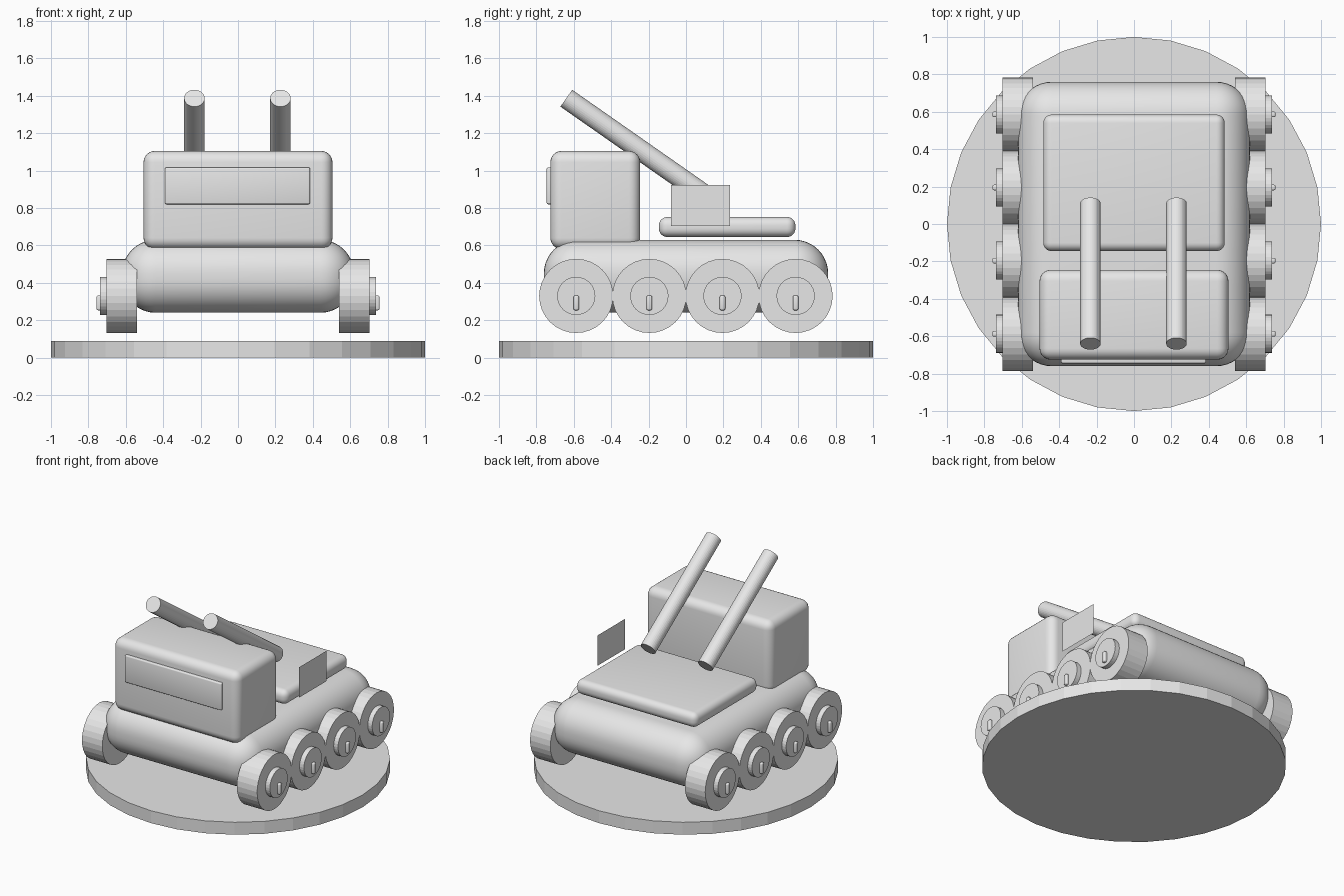
import bpy
import math
from mathutils import Vector

default = bpy.data.objects.get("Cube")
if default:
    bpy.data.objects.remove(default)

# Single plain grey
grey = bpy.data.materials.new("plain_grey")
grey.use_nodes = True
colour = (0.8, 0.8, 0.8, 1)
grey.diffuse_color = colour
grey.node_tree.nodes["Principled BSDF"].inputs["Base Color"].default_value = colour


def finish(name):
    obj = bpy.context.object
    obj.name = name
    obj.data.materials.append(grey)
    return obj


def rounded_box(name, low, high, radius, segments=6):
    """Box between two corners with rounded edges."""
    low, high = Vector(low), Vector(high)
    bpy.ops.mesh.primitive_cube_add(size=1, location=(low + high) / 2)
    obj = finish(name)
    obj.scale = high - low
    bpy.ops.object.transform_apply(location=False, rotation=False, scale=True)
    bevel = obj.modifiers.new("rounding", "BEVEL")
    bevel.width = radius
    bevel.segments = segments
    bpy.ops.object.modifier_apply(modifier="rounding")
    bpy.ops.object.shade_smooth_by_angle(angle=math.radians(35))
    return obj


def rod(name, start, end, radius):
    """Flat-shaded cylinder between two points."""
    start, end = Vector(start), Vector(end)
    axis = end - start
    bpy.ops.mesh.primitive_cylinder_add(
        vertices=32, radius=radius, depth=axis.length, location=(start + end) / 2,
        rotation=axis.to_track_quat("Z", "Y").to_euler())
    return finish(name)


# Display base
rod("display_base", (0, 0, 0), (0, 0, 0.09), 1)

# Hull, cab, windscreen and rear deck
rounded_box("hull", (-0.62, -0.76, 0.24), (0.62, 0.76, 0.63), 0.18, 10)
rounded_box("cab", (-0.505, -0.725, 0.58), (0.505, -0.245, 1.105), 0.06)
rounded_box("windscreen", (-0.39, -0.745, 0.82), (0.385, -0.70, 1.017), 0.008, 3)
rounded_box("rear_deck", (-0.485, -0.145, 0.645), (0.485, 0.585, 0.752), 0.045)

# Wheels with hubs and valve tabs
for side, label in ((1, "left"), (-1, "right")):
    for i in range(4):
        y = -0.587 + i * 0.391
        tag = f"{label}_{i + 1}"
        rod(f"wheel_{tag}", (side * 0.54, y, 0.33), (side * 0.703, y, 0.33), 0.198)
        rod(f"hub_{tag}", (side * 0.69, y, 0.33), (side * 0.738, y, 0.33), 0.102)
        x0, x1 = sorted((side * 0.72, side * 0.757))
        rounded_box(f"valve_tab_{tag}", (x0, y - 0.015, 0.253), (x1, y + 0.015, 0.332), 0.009, 3)

# Slanted barrels over the cab
for x, label in ((0.227, "left"), (-0.233, "right")):
    rod(f"barrel_{label}", (x, 0.11, 0.863), (x, -0.64, 1.387), 0.055)

# Thin marker panel standing off the left side
bpy.ops.mesh.primitive_plane_add(size=1, location=(0.545, 0.078, 0.814),
                                 rotation=(math.pi / 2, 0, math.pi / 2))
panel = finish("side_marker_panel")
panel.scale = (0.316, 0.22, 1)
